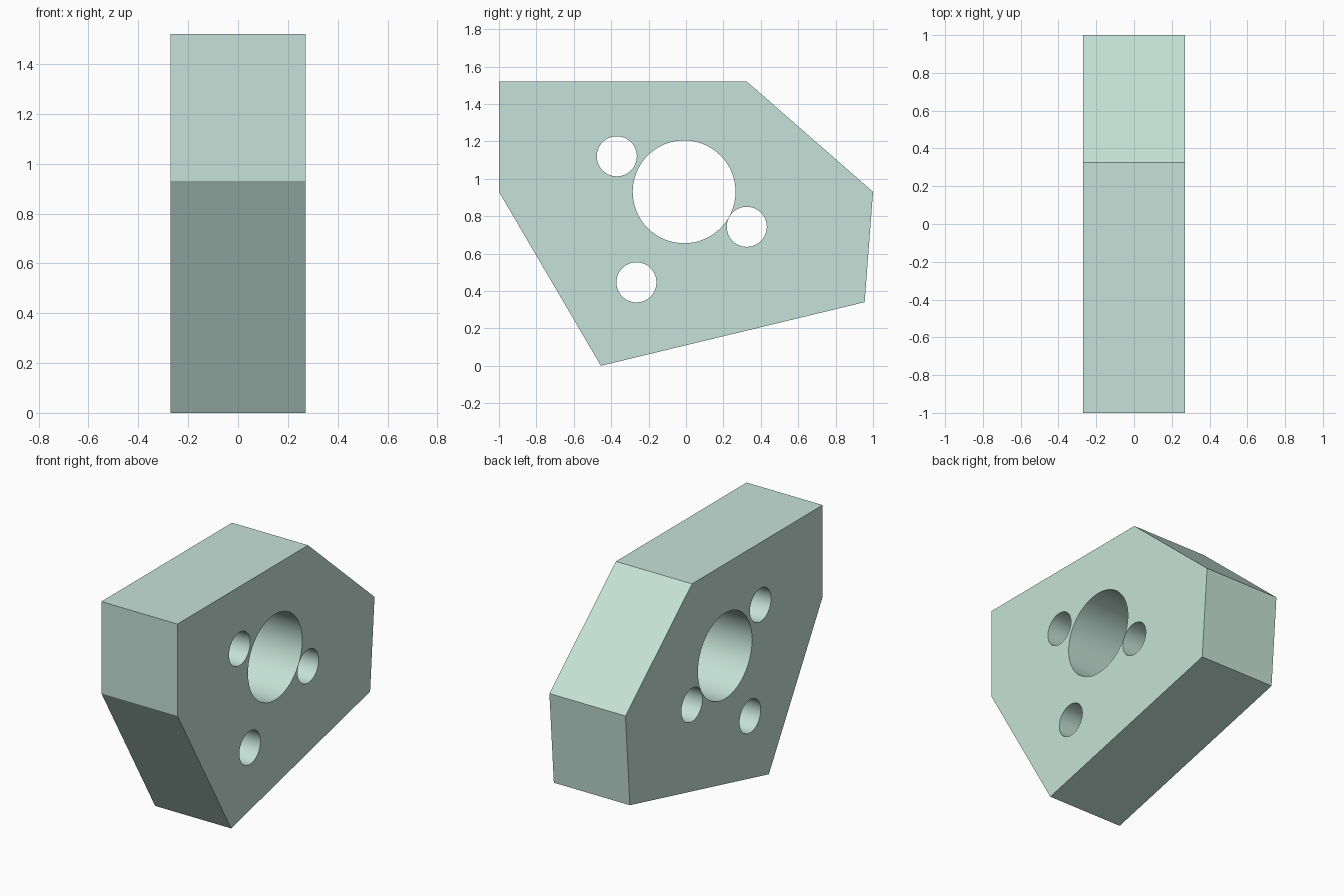
import bpy, bmesh
from math import radians

if "Cube" in bpy.data.objects:
    bpy.data.objects.remove(bpy.data.objects["Cube"])

HALF = 0.27  # half thickness along x

# Plate outline as (y, z)
OUTLINE = [(-1, 1.52), (-1, 0.93), (-0.455, 0), (0.955, 0.34), (1, 0.93), (0.325, 1.52)]

# Through holes as (y, z, radius)
HOLES = [(-0.01, 0.93, 0.275), (-0.37, 1.12, 0.107),
         (0.325, 0.743, 0.107), (-0.265, 0.446, 0.107)]

# Six-sided plate, extruded along x
bm = bmesh.new()
face = bm.faces.new([bm.verts.new((-HALF, y, z)) for y, z in OUTLINE])
extruded = bmesh.ops.extrude_face_region(bm, geom=[face], use_keep_orig=True)
moved = [v for v in extruded["geom"] if isinstance(v, bmesh.types.BMVert)]
bmesh.ops.translate(bm, vec=(2 * HALF, 0, 0), verts=moved)
bmesh.ops.recalc_face_normals(bm, faces=bm.faces)
mesh = bpy.data.meshes.new("plate")
bm.to_mesh(mesh)
bm.free()
plate = bpy.data.objects.new("plate", mesh)
bpy.context.collection.objects.link(plate)

mat = bpy.data.materials.new("pale_green")
mat.diffuse_color = (0.56, 0.76, 0.68, 1)
mat.use_nodes = True
mat.node_tree.nodes["Principled BSDF"].inputs["Base Color"].default_value = mat.diffuse_color
mesh.materials.append(mat)


def drill(y, z, radius):
    """Cut a round hole right through the plate along x."""
    bpy.ops.mesh.primitive_cylinder_add(vertices=64, radius=radius, depth=1,
                                        location=(0, y, z), rotation=(0, radians(90), 0))
    cutter = bpy.context.object
    cutter.name = "hole_cutter"
    cutter.hide_render = True
    cutter.data.materials.append(mat)
    cut = plate.modifiers.new("hole", "BOOLEAN")
    cut.operation = "DIFFERENCE"
    cut.solver = "EXACT"
    cut.object = cutter
    bpy.ops.object.select_all(action="DESELECT")
    bpy.context.view_layer.objects.active = plate
    plate.select_set(True)
    bpy.ops.object.modifier_apply(modifier=cut.name)
    bpy.data.objects.remove(cutter)


for hole in HOLES:
    drill(*hole)

# Smooth hole walls, crisp plate edges
bpy.ops.object.shade_smooth_by_angle(angle=radians(30))
